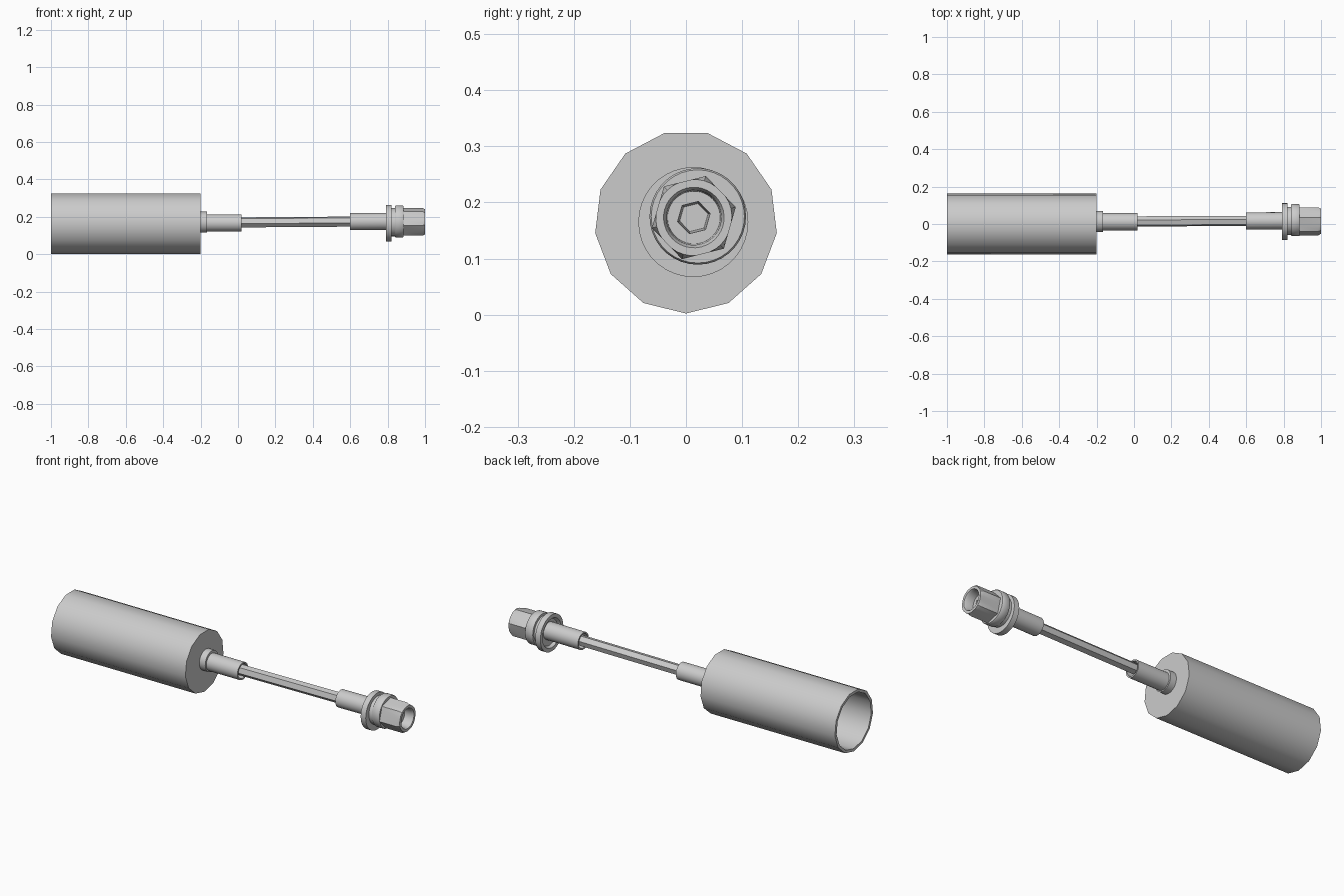
import bpy, bmesh, math

default = bpy.data.objects.get("Cube")
if default:
    bpy.data.objects.remove(default, do_unlink=True)


def hex_radius(r, angle):
    """Distance from centre to the edge of a hexagon of corner radius r."""
    third = math.pi / 3
    return r * math.cos(third / 2) / math.cos(angle % third - third / 2)


def turned(name, profile, centre, sides=36, phase=0.0, slope=(0.0, 0.0), closed=False):
    """Sweep (x, radius[, hexagon]) points round a lengthwise axis.
    Hexagonal points take a corner radius and may be rounded by a limit."""
    bm = bmesh.new()
    rings = []
    for x, r, *hexa in profile:
        ring = []
        for i in range(sides):
            a = math.tau * i / sides
            rad = hex_radius(r, a) if hexa else r
            if hexa and hexa[0]:
                rad = min(rad, hexa[0])
            ring.append(bm.verts.new((
                x,
                centre[0] + slope[0] * x + rad * math.cos(a + phase),
                centre[1] + slope[1] * x + rad * math.sin(a + phase))))
        rings.append(ring)
    pairs = list(zip(rings, rings[1:]))
    if closed:
        pairs.append((rings[-1], rings[0]))
    for p, q in pairs:
        for i in range(sides):
            j = (i + 1) % sides
            bm.faces.new((p[i], p[j], q[j], q[i]))
    bmesh.ops.remove_doubles(bm, verts=bm.verts, dist=1e-5)
    bmesh.ops.recalc_face_normals(bm, faces=bm.faces)
    mesh = bpy.data.meshes.new(name)
    bm.to_mesh(mesh)
    bm.free()
    ob = bpy.data.objects.new(name, mesh)
    bpy.context.collection.objects.link(ob)
    bpy.ops.object.select_all(action='DESELECT')
    ob.select_set(True)
    bpy.context.view_layer.objects.active = ob
    bpy.ops.object.shade_smooth_by_angle(angle=math.radians(32))
    return ob


def tube(name, x0, x1, outer, inner, centre, **kw):
    return turned(name, [(x0, outer), (x1, outer), (x1, inner), (x0, inner)],
                  centre, closed=True, **kw)


TILT = (0.004, 0.007)
HEX_PHASE = math.radians(14)

# Large thirteen-sided cup, open at the far left
turned("cup", [(-0.2, 0), (-0.2, 0.163), (-1, 0.163), (-1, 0.148),
               (-0.215, 0.148), (-0.215, 0)],
       (0, 0.165), sides=13, phase=-math.pi / 2)

# Collar and sleeves that hold the rod
tube("collar", -0.2, -0.165, 0.056, 0.04, (0.013, 0.171))
tube("cup_sleeve", -0.2, 0.02, 0.046, 0.038, (0.012, 0.167))
tube("head_sleeve", 0.6, 0.82, 0.046, 0.038, (0.014, 0.17), slope=TILT)

# Slim hexagonal rod
turned("rod", [(-0.2, 0), (-0.2, 0.028), (0.84, 0.028), (0.84, 0)],
       (0.014, 0.17), sides=6, phase=HEX_PHASE, slope=TILT)

# Flange with a recess around the sleeve
turned("flange", [(0.82, 0), (0.82, 0.098), (0.79, 0.098), (0.79, 0.078),
                  (0.805, 0.07), (0.805, 0)],
       (0.013, 0.165))
turned("neck", [(0.81, 0), (0.81, 0.075), (0.845, 0.075), (0.845, 0)],
       (0.017, 0.171))
turned("washer", [(0.84, 0), (0.84, 0.083), (0.845, 0.086), (0.88, 0.086),
                  (0.885, 0.083), (0.885, 0)],
       (0.021, 0.175))

# Hexagonal head with a round bore and a hexagonal socket
turned("hex_head", [(0.88, 0), (0.88, 0.077, 0), (0.985, 0.077, 0),
                    (1.0, 0.077, 0.068), (1.0, 0.054), (0.99, 0.049),
                    (0.95, 0.047), (0.95, 0.03, 0), (0.89, 0.026, 0), (0.89, 0)],
       (0.014, 0.173), phase=HEX_PHASE)
